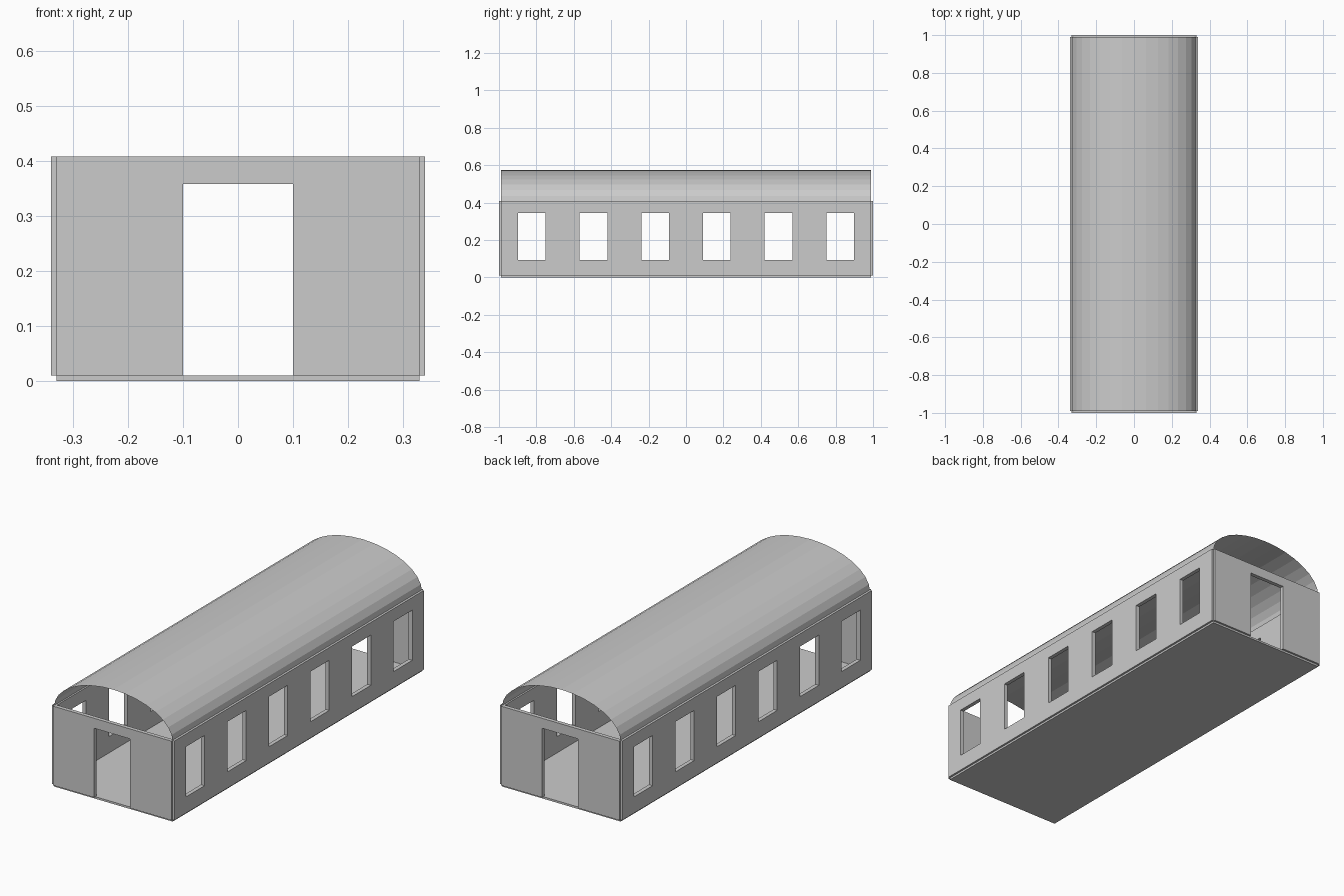
import bpy, bmesh, math

if "Cube" in bpy.data.objects:
    bpy.data.objects.remove(bpy.data.objects["Cube"])

HW, HL = 0.33, 0.99        # half width / half length to the wall centre lines
T = 0.01                   # half wall thickness
Z0, Z1 = 0.01, 0.408       # wall bottom and top


def finish(name, bm):
    bmesh.ops.recalc_face_normals(bm, faces=bm.faces)
    mesh = bpy.data.meshes.new(name)
    bm.to_mesh(mesh)
    bm.free()
    obj = bpy.data.objects.new(name, mesh)
    bpy.context.collection.objects.link(obj)
    return obj


def wall(name, half, holes, place):
    """Wall panel with rectangular openings (u0, u1, z0, z1), laid out on a grid and extruded."""
    us = sorted({-half, half, *[u for h in holes for u in h[:2]]})
    zs = sorted({Z0, Z1, *[z for h in holes for z in h[2:]]})
    bm = bmesh.new()
    for u0, u1 in zip(us, us[1:]):
        for z0, z1 in zip(zs, zs[1:]):
            u, z = (u0 + u1) / 2, (z0 + z1) / 2
            if any(h[0] < u < h[1] and h[2] < z < h[3] for h in holes):
                continue
            bm.faces.new([bm.verts.new(place(a, -T, b)) for a, b in
                          ((u0, z0), (u1, z0), (u1, z1), (u0, z1))])
    bmesh.ops.remove_doubles(bm, verts=bm.verts, dist=1e-5)
    # Extrude through the wall thickness, keeping the back faces
    ext = bmesh.ops.extrude_face_region(bm, geom=bm.faces[:], use_keep_orig=True)
    verts = [g for g in ext["geom"] if isinstance(g, bmesh.types.BMVert)]
    o, d = place(0, -T, 0), place(0, T, 0)
    bmesh.ops.translate(bm, verts=verts, vec=[d[i] - o[i] for i in range(3)])
    # Merge coplanar cells into clean panels
    bmesh.ops.dissolve_limit(bm, angle_limit=0.01, verts=bm.verts, edges=bm.edges)
    return finish(name, bm)


# Floor slab
bm = bmesh.new()
bmesh.ops.create_cube(bm, size=1)
bmesh.ops.scale(bm, vec=(2 * HW, 2 * HL, Z0), verts=bm.verts)
bmesh.ops.translate(bm, vec=(0, 0, Z0 / 2), verts=bm.verts)
finish("floor", bm)

# Side walls with six windows, end walls with a doorway
windows = [(c - 0.074, c + 0.074, 0.092, 0.344)
           for c in (-0.825 + 0.33 * i for i in range(6))]
doorway = [(-0.1, 0.1, Z0, 0.358)]
for side, s in (("left", -1), ("right", 1)):
    wall(side + "_side_wall", HL, windows, lambda u, t, z: (s * (HW + t), u, z))
for end, s in (("front", -1), ("back", 1)):
    wall(end + "_end_wall", HW, doorway, lambda u, t, z: (u, s * (HL + t), z))

# Thin arched roof sheet, open at both ends
SEG, BASE, PEAK = 16, 0.40, 0.575
bm = bmesh.new()
rows = []
for i in range(SEG + 1):
    a = math.pi * i / SEG
    x, z = HW * math.cos(a), BASE + (PEAK - BASE) * math.sin(a)
    rows.append([bm.verts.new((x, y, z)) for y in (-HL, HL)])
for p, q in zip(rows, rows[1:]):
    bm.faces.new((p[0], p[1], q[1], q[0]))
finish("roof", bm)
